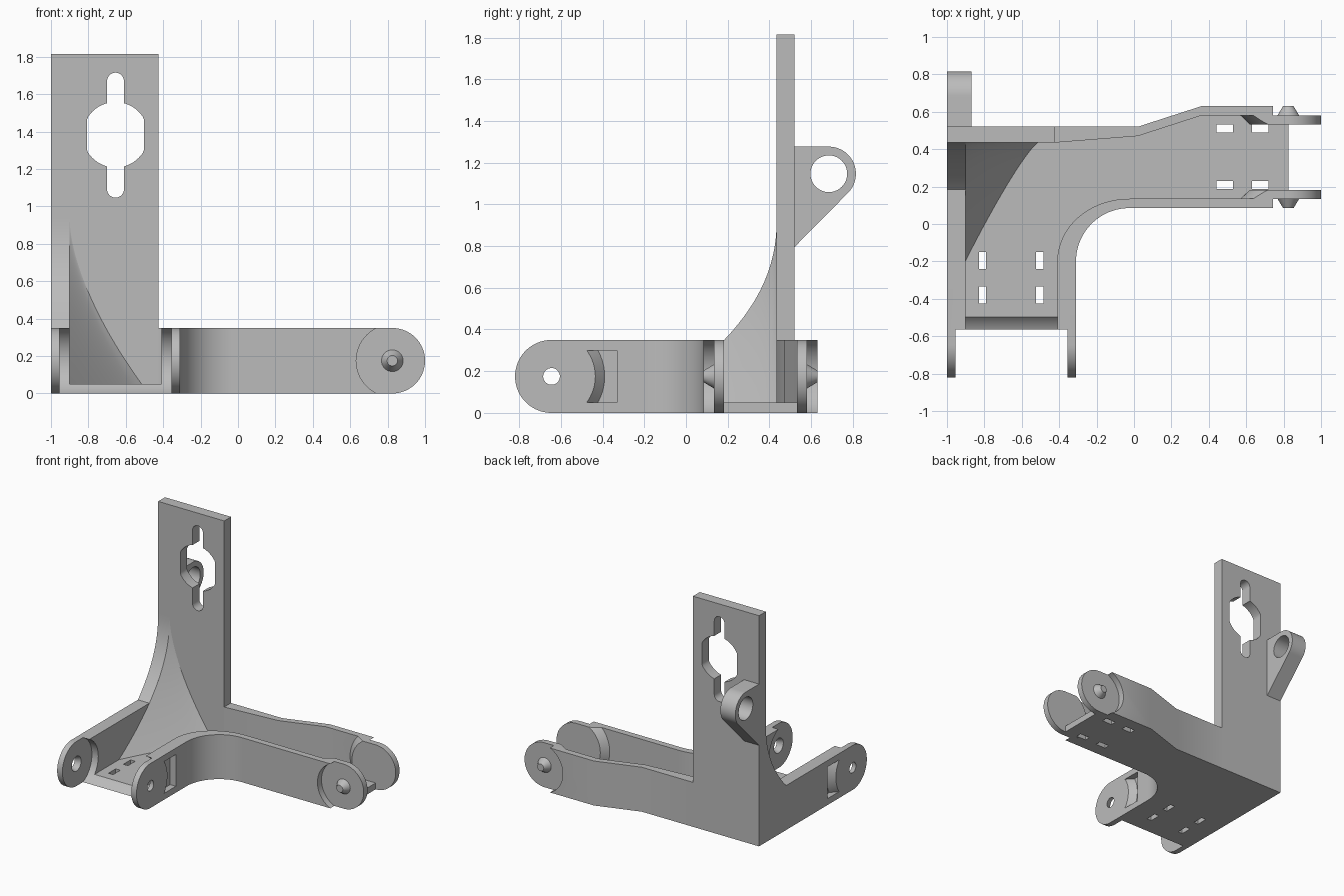
import bpy, bmesh
from math import sin, cos, radians

if "Cube" in bpy.data.objects:
    bpy.data.objects.remove(bpy.data.objects["Cube"])

grey = bpy.data.materials.new("plain grey")
grey.use_nodes = True
GREY = (0.5, 0.5, 0.5, 1)
grey.diffuse_color = GREY
grey.node_tree.nodes["Principled BSDF"].inputs["Base Color"].default_value = GREY


def to_3d(axis, p, h):
    u, v = p
    return {"x": (h, u, v), "y": (u, h, v), "z": (u, v, h)}[axis]


def stack(name, rings):
    """Closed solid through a list of equal-length 3D rings."""
    bm = bmesh.new()
    rows = [[bm.verts.new(p) for p in ring] for ring in rings]
    for low, high in zip(rows, rows[1:]):
        for i in range(len(low)):
            j = (i + 1) % len(low)
            bm.faces.new((low[i], low[j], high[j], high[i]))
    bm.faces.new(rows[0])
    bm.faces.new(rows[-1])
    bmesh.ops.recalc_face_normals(bm, faces=bm.faces)
    mesh = bpy.data.meshes.new(name)
    bm.to_mesh(mesh)
    bm.free()
    mesh.materials.append(grey)
    ob = bpy.data.objects.new(name, mesh)
    bpy.context.collection.objects.link(ob)
    return ob


def prism(name, axis, pts, a, b):
    return stack(name, [[to_3d(axis, p, h) for p in pts] for h in (a, b)])


def arc(c, ru, rv, start, end, n=32):
    angles = [radians(start + (end - start) * i / n) for i in range(n + 1)]
    return [(c[0] + ru * cos(t), c[1] + rv * sin(t)) for t in angles]


def cone(name, axis, c, a, b, ra, rb, n=64):
    return stack(name, [[to_3d(axis, p, h) for p in arc(c, r, r, 0, 360, n)[:-1]]
                        for h, r in ((a, ra), (b, rb))])


def rect(u0, u1, v0, v1):
    return [(u0, v0), (u1, v0), (u1, v1), (u0, v1)]


def boolean(ob, other, operation="DIFFERENCE"):
    """Apply a boolean and throw the helper away."""
    other.hide_render = True
    mod = ob.modifiers.new("cut", "BOOLEAN")
    mod.object, mod.operation, mod.solver = other, operation, "EXACT"
    bpy.ops.object.select_all(action="DESELECT")
    bpy.context.view_layer.objects.active = ob
    ob.select_set(True)
    bpy.ops.object.modifier_apply(modifier=mod.name)
    bpy.data.objects.remove(other)


H = 0.35                    # height of the arm walls
FLOOR = 0.05                # floor thickness
BACK = 0.435                # front face of the back plate
APEX = 0.93                 # top of the corner gusset
MID_X = -0.655              # centre of the front arm
FRONT_HUB = (-0.645, H / 2)  # y, z of the front pivot
SIDE_HUB = (0.825, H / 2)    # x, z of the side pivot
GAP_R = 0.193               # clearance around a pivot


def drop(z):
    return (APEX - z) / (APEX - FLOOR)


def gusset_depth(z):
    return 0.63 * drop(z) ** 2.2


parts = []

# Left wall with pivot ear and swept rise to the back plate
ear_end = arc(FRONT_HUB, H / 2, H / 2, 270, 90)
levels = [H + (APEX - H) * i / 24 for i in range(25)]
rise = [(BACK - gusset_depth(z), z) for z in levels]
left_wall = prism("left_wall", "x", ear_end + rise + [(BACK, 0)], -1, -0.9)

# Straight right wall of the front arm
right_wall = prism("right_wall", "x", ear_end + [(-0.2, H), (-0.2, 0)], -0.41, -0.31)

# Pockets with a conical ramp, pivot holes and clearance in the front arm
for wall, side in ((left_wall, -1), (right_wall, 1)):
    def at(d):
        return MID_X + side * d
    lo, hi = sorted((at(0.295), at(0.36)))
    pocket = prism("pocket", "x", rect(-0.6, -0.33, 0.05, 0.3), lo, hi)
    boolean(pocket, cone("ramp", "x", FRONT_HUB, at(0.285), at(0.365), 0.264, 0.192))
    boolean(wall, pocket)
    boolean(wall, cone("gap", "x", FRONT_HUB, at(0), at(0.3), GAP_R, GAP_R))
    boolean(wall, cone("hole", "x", FRONT_HUB, at(0.29), at(0.35), 0.062, 0.038))
    parts.append(wall)

# Curved wall joining the two arms
bend = (-0.025, -0.2)
curved_wall = prism("curved_wall", "z",
                    arc(bend, 0.285, 0.285, 180, 90) + [(0.76, 0.085), (0.76, 0.135)]
                    + arc(bend, 0.385, 0.335, 90, 180), 0, H)
boolean(curved_wall, cone("gap", "y", SIDE_HUB, 0, 0.16, GAP_R, GAP_R))

# Back wall of the side arm, with its outward jog
jog = [(-0.425, BACK), (0.02, 0.47), (0.36, 0.58)]
back_wall = prism("back_wall", "z",
                  jog + [(0.76, 0.58), (0.76, 0.63), (0.36, 0.63),
                         (0.02, 0.52), (-0.425, 0.52)], 0, H)
boolean(back_wall, cone("gap", "y", SIDE_HUB, 0.55, 0.7, GAP_R, GAP_R))
parts += [curved_wall, back_wall]

# Inset pivot ears with tapered roots and cone pins on the side arm
for label, outer, way in (("front", 0.135, 1), ("back", 0.58, -1)):
    inner = outer + way * 0.047
    lo, hi = sorted((outer, inner))
    ear = prism(label + "_ear", "y",
                arc(SIDE_HUB, H / 2, H / 2, -90, 90) + [(0.5, H), (0.5, 0)], lo, hi)
    boolean(ear, cone("taper", "y", SIDE_HUB, outer - way * 0.01, inner + way * 0.01,
                      0.266, 0.196), "INTERSECT")
    pin = cone(label + "_pin", "y", SIDE_HUB, outer, outer - way * 0.05, 0.058, 0.028, 32)
    parts += [ear, pin]

# Floor with tie slots
floor = prism("floor", "z",
              [(-0.9, -0.64), (-0.41, -0.64)] + arc(bend, 0.385, 0.335, 180, 90)
              + [(0.66, 0.135), (0.7, 0.182), (0.825, 0.182), (0.825, 0.533),
                 (0.7, 0.533), (0.66, 0.58)] + jog[::-1] + [(-0.9, BACK)], 0, FLOOR)
boolean(floor, cone("gap", "x", FRONT_HUB, -1.1, -0.2, GAP_R, GAP_R))
slots = [(x, y, 0.02, 0.045) for x in (-0.81, -0.505) for y in (-0.195, -0.38)]
slots += [(x, y, 0.043, 0.022) for x in (0.485, 0.675) for y in (0.208, 0.51)]
for x, y, w, d in slots:
    boolean(floor, prism("slot", "z", rect(x - w, x + w, y - d, y + d), -0.1, 0.1))
parts.append(floor)

# Upright back plate with keyhole opening
back_plate = prism("back_plate", "y", rect(-1, -0.425, 0, 1.815), BACK, 0.52)
eye = [(max(MID_X - 0.152, min(MID_X + 0.152, x)), z)
       for x, z in arc((MID_X, 1.383), 0.175, 0.175, 0, 360, 64)[:-1]]
boolean(back_plate, prism("eye", "y", eye, 0.3, 0.6))
slit = arc((MID_X, 1.67), 0.045, 0.045, 0, 180) + arc((MID_X, 1.092), 0.045, 0.045, 180, 360)
boolean(back_plate, prism("slit", "y", slit, 0.3, 0.6))
parts.append(back_plate)

# Rear lug
lug_hub = (0.685, 1.147)
rear_lug = prism("rear_lug", "x",
                 [(0.52, 0.795)] + arc(lug_hub, 0.13, 0.13, -45, 90) + [(0.52, 1.277)],
                 -1, -0.87)
boolean(rear_lug, cone("hole", "x", lug_hub, -1.1, -0.8, 0.088, 0.088))
parts.append(rear_lug)

# Swept corner gusset, built from horizontal sections
sections = []
for i in range(33):
    z = APEX - 0.01 - (APEX - 0.01 - FLOOR) * i / 32
    width, depth = 0.385 * drop(z) ** 1.65, gusset_depth(z)
    edge = [(-0.9 + width * k / 12, BACK - depth * (1 - k / 12) ** 1.2, z) for k in range(13)]
    sections.append(edge + [(-0.9, BACK, z)])
parts.append(stack("corner_gusset", sections))

# Smooth shading with sharp edges kept
bpy.ops.object.select_all(action="DESELECT")
for ob in parts:
    ob.select_set(True)
bpy.context.view_layer.objects.active = parts[0]
bpy.ops.object.shade_smooth_by_angle(angle=radians(25))
